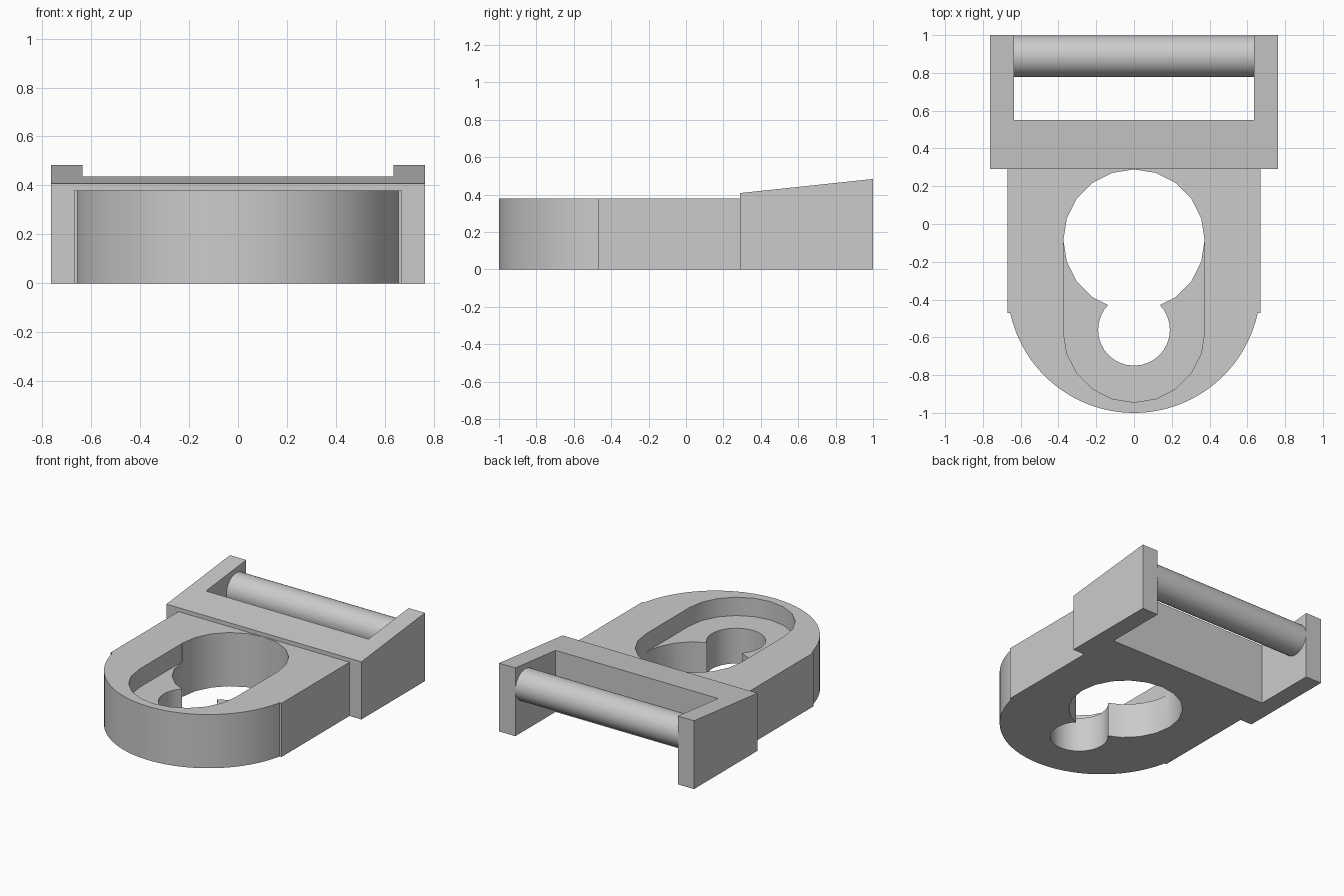
import bpy, bmesh, math
from mathutils import Matrix

cube = bpy.data.objects.get("Cube")
if cube:
    bpy.data.objects.remove(cube)

grey = bpy.data.materials.new("plain grey")
grey.use_nodes = True
grey.diffuse_color = (0.6, 0.6, 0.6, 1)
grey.node_tree.nodes["Principled BSDF"].inputs["Base Color"].default_value = (0.6, 0.6, 0.6, 1)


def arc(cy, r, start, end, steps):
    """Points on an arc centred on x = 0."""
    angles = [math.radians(start + (end - start) * i / steps) for i in range(steps + 1)]
    return [(r * math.cos(a), cy + r * math.sin(a)) for a in angles]


def prism(name, outline, low, high):
    """Extrude a plan outline from z = low to z = high."""
    bm = bmesh.new()
    base = bm.faces.new([bm.verts.new((x, y, low)) for x, y in outline])
    top = bmesh.ops.extrude_face_region(bm, geom=[base], use_keep_orig=True)["geom"]
    verts = [v for v in top if isinstance(v, bmesh.types.BMVert)]
    bmesh.ops.translate(bm, verts=verts, vec=(0, 0, high - low))
    bmesh.ops.recalc_face_normals(bm, faces=bm.faces)
    return finish(name, bm)


def finish(name, bm):
    mesh = bpy.data.meshes.new(name)
    bm.to_mesh(mesh)
    bm.free()
    mesh.materials.append(grey)
    obj = bpy.data.objects.new(name, mesh)
    bpy.context.collection.objects.link(obj)
    return obj


def activate(obj):
    bpy.ops.object.select_all(action='DESELECT')
    obj.select_set(True)
    bpy.context.view_layer.objects.active = obj


def cut(target, cutter):
    cutter.hide_render = True
    mod = target.modifiers.new("cut", 'BOOLEAN')
    mod.operation = 'DIFFERENCE'
    mod.solver = 'EXACT'
    mod.object = cutter
    activate(target)
    bpy.ops.object.modifier_apply(modifier=mod.name)
    bpy.data.objects.remove(cutter)


# Rounded plate with small shoulders where the curve begins
plate = prism("rounded_plate",
              [(0.67, -0.47), (0.67, 0.295), (-0.67, 0.295), (-0.67, -0.47)]
              + arc(-0.33, 0.67, -167.94, -12.06, 48), 0, 0.38)

# Keyhole through the plate, and the recess around its narrow end
cut(plate, prism("large_hole_cutter", arc(-0.085, 0.374, 0, 342, 19), -0.1, 0.6))
cut(plate, prism("small_hole_cutter", arc(-0.56, 0.19, 0, 348.75, 31), -0.1, 0.6))
cut(plate, prism("recess_cutter",
                 [(0.374, -0.09), (-0.374, -0.09)] + arc(-0.57, 0.374, 180, 360, 10),
                 0.25, 0.6))

# U-shaped bracket whose top rises towards the back
bracket = prism("strap_bracket",
                [(-0.763, 0.29), (0.763, 0.29), (0.763, 1), (0.636, 1),
                 (0.636, 0.55), (-0.636, 0.55), (-0.636, 1), (-0.763, 1)], 0, 0.408)
for v in bracket.data.vertices:
    if v.co.z > 0.2:
        v.co.z += (v.co.y - 0.29) * 0.106

# Round bar between the bracket arms
bm = bmesh.new()
bmesh.ops.create_cone(bm, cap_ends=True, segments=40, radius1=0.11, radius2=0.11, depth=1.29,
                      matrix=Matrix.Translation((0, 0.889, 0.325)) @ Matrix.Rotation(math.pi / 2, 4, 'Y'))
bar = finish("strap_bar", bm)

for obj in (plate, bar):
    activate(obj)
    bpy.ops.object.shade_smooth_by_angle(angle=math.radians(30))
